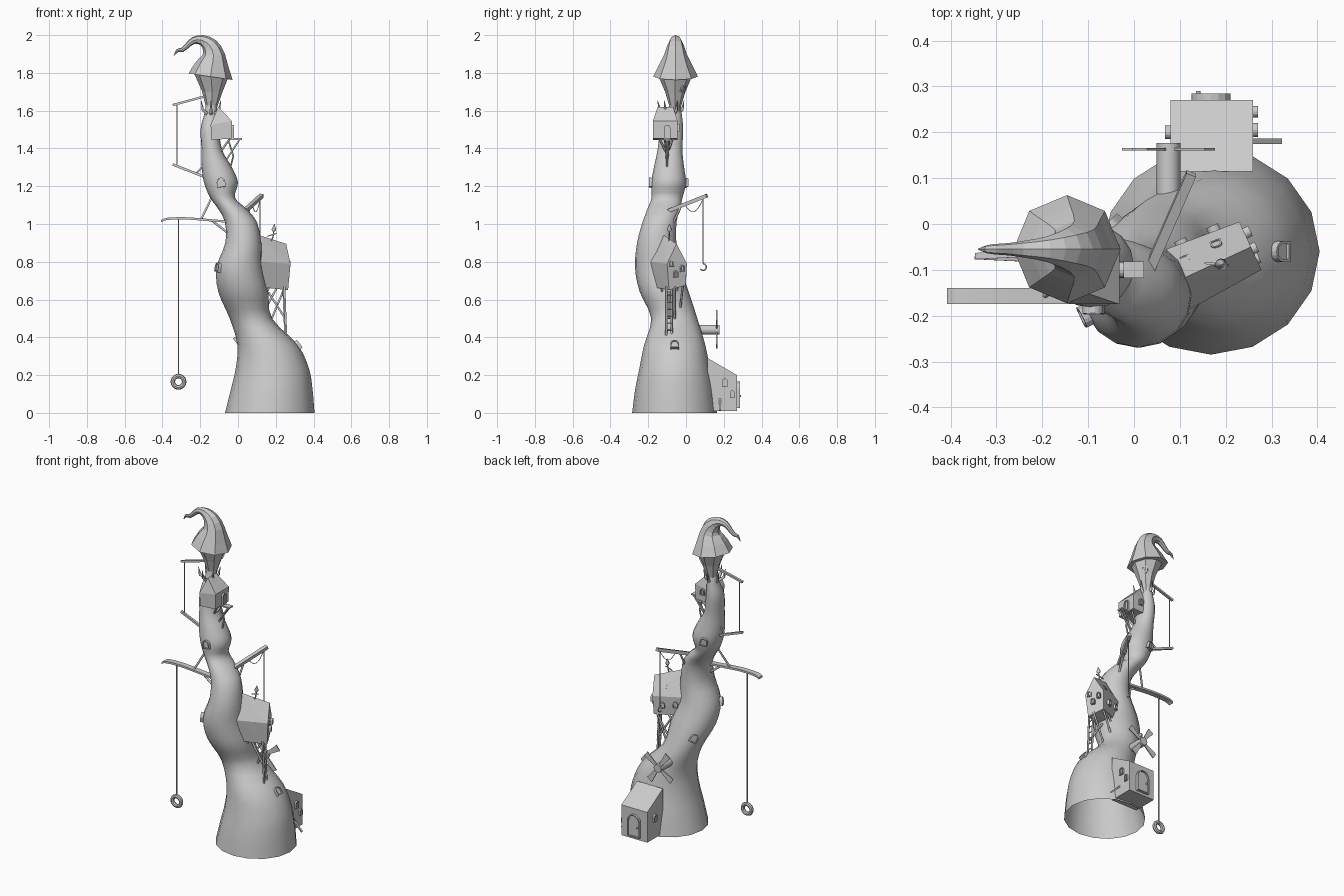
import bpy, bmesh, math
from mathutils import Vector as V

if "Cube" in bpy.data.objects:
    bpy.data.objects.remove(bpy.data.objects["Cube"])

def make(name, verts, faces, smooth=False):
    me = bpy.data.meshes.new(name)
    me.from_pydata([tuple(v) for v in verts], [], faces)
    bm = bmesh.new(); bm.from_mesh(me)
    bmesh.ops.recalc_face_normals(bm, faces=bm.faces)
    bm.to_mesh(me); bm.free()
    for p in me.polygons:
        p.use_smooth = smooth and len(p.vertices) == 4
    ob = bpy.data.objects.new(name, me)
    bpy.context.collection.objects.link(ob)
    return ob

def skin(name, rings, smooth=False, bottom=True, top=True):
    n, k = len(rings[0]), len(rings)
    faces = [(i*n+j, i*n+(j+1) % n, (i+1)*n+(j+1) % n, (i+1)*n+j) for i in range(k-1) for j in range(n)]
    if bottom: faces.append(tuple(range(n)))
    if top: faces.append(tuple(range((k-1)*n, k*n)))
    return make(name, [v for r in rings for v in r], faces, smooth)

def spline(rows, steps):
    # Catmull-Rom through rows of numbers
    rows = [V(r) for r in rows]; out = []
    for i in range(len(rows)-1):
        a, b, c, d = rows[max(i-1, 0)], rows[i], rows[i+1], rows[min(i+2, len(rows)-1)]
        for s in range(steps):
            t = s/steps
            out.append(0.5*(2*b + (c-a)*t + (2*a-5*b+4*c-d)*t*t + (3*b-a-3*c+d)*t**3))
    return out + [rows[-1]]

def tube(name, pts, radii, n=8, smooth=True, ref=V((0, 1, 0))):
    pts = [V(p) for p in pts]; rings = []
    for i, p in enumerate(pts):
        t = (pts[min(i+1, len(pts)-1)] - pts[max(i-1, 0)]).normalized()
        if abs(t.dot(ref)) > 0.95: ref = V((1, 0, 0))
        u = (ref - t*ref.dot(t)).normalized(); w = t.cross(u)
        r = radii[i] if isinstance(radii, (list, tuple)) else radii
        rings.append([p + r*(u*math.cos(2*math.pi*j/n) + w*math.sin(2*math.pi*j/n)) for j in range(n)])
    return skin(name, rings, smooth)

def hull(name, pts):
    bm = bmesh.new()
    for p in pts: bm.verts.new(p)
    bmesh.ops.convex_hull(bm, input=bm.verts)
    bmesh.ops.dissolve_limit(bm, angle_limit=0.02, verts=bm.verts, edges=bm.edges)
    me = bpy.data.meshes.new(name); bm.to_mesh(me); bm.free()
    ob = bpy.data.objects.new(name, me)
    bpy.context.collection.objects.link(ob)
    return ob

def plank(name, a, b, w, t, side=V((0, 1, 0))):
    a, b = V(a), V(b); d = (b-a).normalized()
    s = (side - d*side.dot(d)).normalized(); u = d.cross(s)
    return hull(name, [p + s*i*w/2 + u*j*t/2 for p in (a, b) for i in (-1, 1) for j in (-1, 1)])

def arch(name, loc, nrm, w, h, up=V((0, 0, 1)), depth=0.012, inset=0.006):
    # arched frame with a recessed pane
    n = V(nrm).normalized(); u = (V(up) - n*n.dot(V(up))).normalized(); r = u.cross(n)
    prof = [(-w/2, -h/2), (w/2, -h/2)] + [(w/2*math.cos(a), h/2-w/2+w/2*math.sin(a))
            for a in [math.pi*k/8 for k in range(9)]]
    base = V(loc)
    def ring(s, d): return [base + r*x*(1-2*s/w) + u*y*(1-2*s/h) + n*d for x, y in prof]
    return skin(name, [ring(0, -0.01), ring(0, depth), ring(inset, depth), ring(inset, depth*0.4)])

# trunk: rows of z, centre x, centre y, half width x, half width y
rows = spline([(0, .168, -.06, .237, .225), (.12, .178, -.06, .217, .21), (.23, .182, -.06, .195, .188),
    (.36, .157, -.06, .16, .162), (.5, .068, -.062, .112, .122), (.64, .028, -.115, .132, .13),
    (.77, .008, -.15, .122, .12), (.9, .028, -.155, .095, .104), (1.01, .015, -.14, .085, .09),
    (1.08, -.03, -.118, .075, .086), (1.14, -.082, -.1, .066, .082), (1.22, -.09, -.092, .09, .092),
    (1.3, -.112, -.09, .08, .08), (1.39, -.138, -.085, .055, .066), (1.5, -.15, -.075, .048, .06),
    (1.58, -.145, -.062, .034, .04), (1.63, -.14, -.06, .029, .03)], 3)
def on_trunk(row, a):
    z, x, y, rx, ry = row
    return V((x + rx*math.cos(a), y + ry*math.sin(a), z))
skin("trunk", [[on_trunk(r, 2*math.pi*j/16) for j in range(16)] for r in rows], True, bottom=False)

def trunk_window(name, z, deg, w, h):
    i = min(range(len(rows)), key=lambda k: abs(rows[k][0]-z)); a = math.radians(deg)
    p, up = on_trunk(rows[i], a), on_trunk(rows[i+1], a) - on_trunk(rows[i-1], a)
    side = on_trunk(rows[i], a+.1) - on_trunk(rows[i], a-.1)
    arch(name, p, side.cross(up), w, h, up)
for i, (z, deg) in enumerate([(.35, 0), (.58, 135), (.75, 205), (1.22, 270), (1.22, 110)]):
    trunk_window(f"trunk_window_{i}", z, deg, .045, .05)

# flared cup below the hat
skin("hat_cup", [[V((x + r*math.cos(j*math.pi/4), -.057 + r*math.sin(j*math.pi/4), z + t*math.cos(j*math.pi/4)))
    for j in range(8)] for z, x, r, t in [(1.57, -.142, .03, 0), (1.62, -.14, .03, 0), (1.7, -.137, .054, -.004),
    (1.785, -.143, .09, -.014)]])
arch("cup_window", (-.1, -.02, 1.72), (.6, .6, -.4), .03, .04)

# curled pointed hat
hat = spline([(-.146, 1.78, .118), (-.138, 1.835, .092), (-.13, 1.895, .061), (-.15, 1.945, .044), (-.19, 1.973, .028),
    (-.235, 1.972, .019), (-.27, 1.943, .014), (-.295, 1.922, .012), (-.32, 1.918, .009), (-.34, 1.89, .001)], 2)
tube("hat", [(x, -.055, z) for x, z, r in hat], [r for x, z, r in hat], 8, False)

# thorns round the neck
for i in range(6):
    a = math.radians(60*i+30); d = V((math.cos(a), math.sin(a), 0)); c = V((-.143, -.08 + .01*math.sin(a), 1.585))
    tube(f"thorn_{i}", [c+d*.025, c+d*.05+V((0, 0, .02)), c+d*.06+V((0, 0, .07))], [.01, .008, .001], 6)

# ground house leaning on the trunk
hull("ground_house", [(x+k, y, z) for x, k in ((.08, 0), (.25, .01)) for y, z in
    ((.27, .01), (.27, .2), (.115, .29), (.115, .01))])
arch("ground_door", (.168, .27, .095), (0, 1, 0), .085, .14, depth=.015)
arch("ground_window_right", (.258, .205, .16), (1, 0, 0), .03, .045)
arch("ground_window_right_low", (.258, .245, .1), (1, 0, 0), .025, .04)
arch("ground_window_left", (.08, .2, .14), (-1, 0, 0), .03, .045)
plank("leaning_plank", (.32, .18, .012), (.255, .18, .075), .012, .008)
tube("door_knob", [(.14, .27, .09), (.14, .29, .09)], .005, 8)

# windmill
tube("windmill_hub", [(.075, .03, .44), (.075, .177, .44)], .026, 12)
for i in range(4):
    a = math.radians(35+90*i); d = V((math.cos(a), 0, math.sin(a))); s = V((-d.z, 0, d.x)); c = V((.075, .163, .442))
    hull(f"windmill_blade_{i}", [c+d*l+s*w*k+V((0, t, 0)) for l, w in ((.015, .008), (.11, .02))
         for k in (-1, 1) for t in (-.003, .003)])

# middle house on stilts
hull("middle_house", [(.278, -.10, .79), (.12, -.187, .8), (.23, .005, .79), (.07, -.055, .8),
    (.265, -.09, .65), (.125, -.165, .665), (.225, -.002, .675), (.085, -.06, .68),
    (.255, -.05, .895), (.1, -.122, .945)])
out = V((.9, .43, 0)); back = V((-.43, .9, 0))
for i, p in enumerate([(.257, -.055, .735), (.243, -.02, .765), (.262, -.078, .79)]):
    arch(f"middle_gable_window_{i}", p, out, .024, .036)
for i, p in enumerate([(.105, -.045, .75), (.175, -.015, .74)]):
    arch(f"middle_back_window_{i}", p, back, .028, .036)
for i, p in enumerate([(.11, -.08, .865), (.18, -.045, .85)]):
    arch(f"roof_window_{i}", p, (-.3, .8, .5), .025, .03, depth=.004, inset=.004)
# weather pole on the roof
tube("weather_pole", [(.165, -.09, .89), (.185, -.088, .93), (.19, -.088, .965)], [.005, .004, .003], 6)
tube("weather_pole_bud", [(.19, -.088, .96), (.19, -.088, .97), (.193, -.088, 1.0)], [.006, .013, .001], 10)
plank("weather_arm", (.155, -.085, .935), (.205, -.09, .95), .005, .005)
# stilts, ladder and braces
for i, (a, b) in enumerate([((.245, -.105, .67), (.255, -.105, .41)), ((.24, -.075, .67), (.25, -.075, .41)),
        ((.22, -.015, .69), (.15, -.03, .56)), ((.17, -.13, .67), (.1, -.11, .56)),
        ((.25, -.06, .67), (.17, -.06, .48)), ((.16, -.04, .69), (.1, -.06, .6)),
        ((.25, -.09, .5), (.16, -.09, .64))]):
    tube(f"stilt_{i}", [a, b], .006, 6)
for i in range(6):
    z = .44 + i*.037
    tube(f"ladder_rung_{i}", [(.253-i*.001, -.108, z), (.253-i*.001, -.072, z)], .003, 6)

# upper house with ridge along y
hull("upper_house", [(x, y, z) for y in (-.175, -.045) for x, z in ((-.14, 1.445), (-.145, 1.525), (-.032, 1.545),
    (-.034, 1.452))] + [(-.105, -.15, 1.62), (-.105, -.068, 1.62)])
arch("upper_door", (-.034, -.1, 1.49), (1, 0, 0), .035, .07)
arch("upper_window_back", (-.085, -.047, 1.51), (0, 1, 0), .028, .04)
plank("balcony", (-.04, -.1, 1.45), (.022, -.1, 1.45), .036, .008)
for i, y in enumerate((-.112, -.088)):
    tube(f"balcony_strut_{i}", [(.01, y, 1.45), (-.075, -.1, 1.32)], .005, 6)
    tube(f"upper_house_brace_{i}", [(-.045, -.14+i*.07, 1.45), (-.1, -.1, 1.37)], .006, 6)
tube("side_brace", [(-.05, -.1, 1.44), (-.025, -.1, 1.36), (-.04, -.1, 1.3)], .005, 6)

# pulley poles with loop of rope
plank("pulley_pole_top", (-.345, -.07, 1.63), (-.14, -.06, 1.685), .014, .012)
plank("pulley_pole_low", (-.345, -.07, 1.315), (-.14, -.08, 1.235), .014, .013)
tube("pulley_brace", [(-.22, -.07, 1.27), (-.17, -.08, 1.32)], .005, 6)
tube("pulley_rope", [(-.322, -.07, 1.64), (-.322, -.07, 1.315)], .003, 6)

# long bent branch with tyre swing
br = [V((x, -.157, z)) for x, z in spline([(-.408, 1.015), (-.375, 1.027), (-.28, 1.03), (-.17, 1.022), (-.03, 1.01)], 3)]
skin("swing_branch", [[p+V((0, y*.0175, t*.006)) for y, t in ((-1, -1), (1, -1), (1, 1), (-1, 1))] for p in br])
tube("branch_brace_up", [(-.195, -.157, 1.025), (-.13, -.11, 1.16)], .006, 6)
tube("branch_brace_down", [(-.14, -.157, 1.02), (-.05, -.157, .95)], .007, 6)
tube("swing_rope", [(-.315, -.157, 1.03), (-.315, -.157, .2)], .0035, 6)
bpy.ops.mesh.primitive_torus_add(location=(-.315, -.157, .165), rotation=(math.pi/2, 0, 0), major_radius=.03,
    minor_radius=.012, major_segments=20, minor_segments=8)
bpy.context.object.name = "swing_tyre"
bpy.ops.object.shade_smooth_by_angle()

# crane arm with hook
plank("crane_arm", (.02, -.13, 1.055), (.125, .11, 1.15), .022, .02, V((1, 0, 0)))
tube("crane_brace", [(.06, -.03, 1.085), (.05, -.09, .96)], .006, 6)
tube("crane_rope", [(.117, .09, 1.14), (.117, .09, .79)], .003, 6)
tube("crane_slack_wire", [V((.075, -.005, 1.1)).lerp(V((.117, .09, 1.13)), t/8) - V((0, 0, .05*math.sin(math.pi*t/8)))
    for t in range(9)], .002, 5)
tube("crane_hook", [(.117, .09+.018*math.sin(a), .772+.018*math.cos(a)) for a in [.6*k for k in range(8)]],
    [.004]*7+[.001], 6, True, V((1, 0, 0)))
